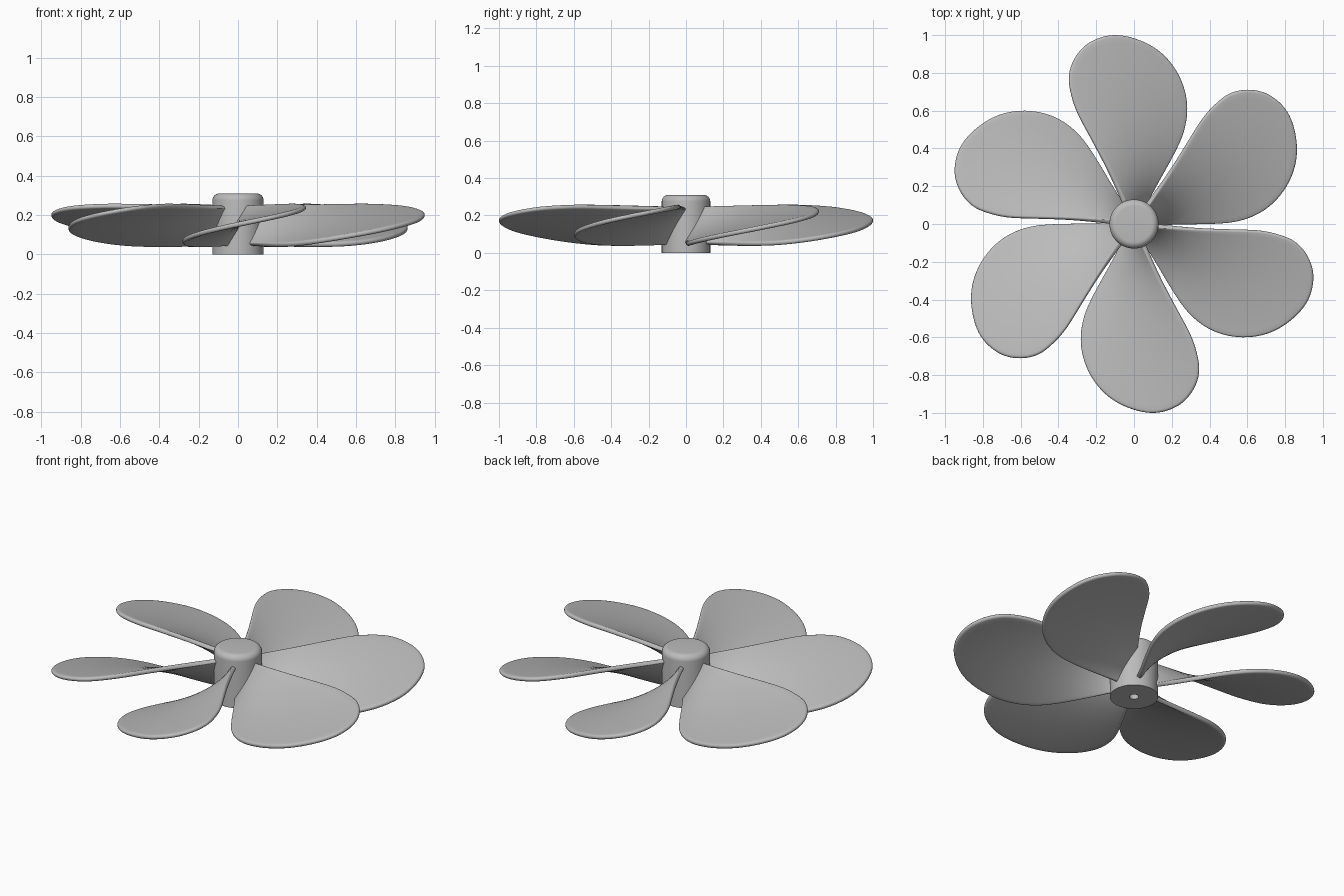
import bpy, bmesh, math
from mathutils import Vector

cube = bpy.data.objects.get("Cube")
if cube:
    bpy.data.objects.remove(cube, do_unlink=True)

# Single grey material
GREY = (0.5, 0.5, 0.5, 1.0)
grey = bpy.data.materials.new("light_grey")
grey.use_nodes = True
grey.diffuse_color = GREY
bsdf = grey.node_tree.nodes["Principled BSDF"]
bsdf.inputs["Base Color"].default_value = GREY
bsdf.inputs["Roughness"].default_value = 0.5


def finish(name, bm):
    """Turn a bmesh into a smooth-shaded object."""
    bmesh.ops.recalc_face_normals(bm, faces=bm.faces)
    mesh = bpy.data.meshes.new(name)
    bm.to_mesh(mesh)
    bm.free()
    mesh.materials.append(grey)
    obj = bpy.data.objects.new(name, mesh)
    bpy.context.collection.objects.link(obj)
    bpy.ops.object.select_all(action="DESELECT")
    obj.select_set(True)
    bpy.context.view_layer.objects.active = obj
    bpy.ops.object.shade_smooth_by_angle(angle=math.radians(40))
    return obj


def spline(points, steps):
    """Catmull-Rom curve through the points."""
    pts = [points[0]] + points + [points[-1]]
    out = []
    for a, b, c, d in zip(pts, pts[1:], pts[2:], pts[3:]):
        for i in range(steps):
            t = i / steps
            out.append(0.5 * (2 * b + (c - a) * t + (2 * a - 5 * b + 4 * c - d) * t * t
                              + (3 * b - a - 3 * c + d) * t ** 3))
    return out + [points[-1]]


# Hub: turned profile with rounded top rim and a blind bore underneath
HUB_R, HUB_H, FILLET, BORE = 0.13, 0.31, 0.035, 0.025
profile = [(0, 0.2), (BORE, 0.2), (BORE, 0), (HUB_R, 0)]
for i in range(9):
    a = math.pi / 2 * i / 8
    profile.append((HUB_R - FILLET + FILLET * math.cos(a),
                    HUB_H - FILLET + FILLET * math.sin(a)))
profile.append((0, HUB_H))
bm = bmesh.new()
verts = [bm.verts.new((r, 0, z)) for r, z in profile]
edges = [bm.edges.new(pair) for pair in zip(verts, verts[1:])]
bmesh.ops.spin(bm, geom=verts + edges, cent=(0, 0, 0), axis=(0, 0, 1),
               angle=math.tau, steps=64)
bmesh.ops.remove_doubles(bm, verts=bm.verts, dist=1e-5)
finish("hub", bm)

# Blade outline as (degrees from blade axis, radius), high edge to low edge
OUTLINE = [(25.5, 0.08), (25.8, 0.3), (26.7, 0.5), (27.0, 0.66), (25.6, 0.78),
           (23.4, 0.865), (19.1, 0.94), (13.6, 0.99), (6.3, 1.006), (-1.8, 0.973),
           (-9.7, 0.911), (-17.4, 0.813), (-23.9, 0.693), (-28.0, 0.567),
           (-29.5, 0.45), (-29.7, 0.3), (-29, 0.08)]
outline = spline([Vector(p) for p in OUTLINE], 6)
root_start, root_end = outline[-1], outline[0]
outline += [root_start.lerp(root_end, i / 12) for i in range(1, 12)]

CENTRE = Vector((0, 0.62))
MID_Z, RISE, HALF = 0.152, 0.205, 0.0125


def on_blade(p, h):
    """Point on the helical blade, pushed h along its normal."""
    a = math.radians(p.x)
    out = Vector((math.cos(a), math.sin(a), 0))
    around = Vector((-out.y, out.x, 0))
    normal = (Vector((0, 0, 1)) - around * RISE / p.y).normalized()
    return out * p.y + Vector((0, 0, MID_Z + RISE * a)) + normal * h


# Blade: nested loops from the rim inward, thickness rounding off at the rim
ROUND = 0.035
shrinks = [ROUND * (1 - math.cos(math.pi / 2 * i / 4)) for i in range(5)]
shrinks += [ROUND + (0.95 - ROUND) * i / 14 for i in range(1, 15)]
bm = bmesh.new()


def ring(shrink, side):
    t = min(shrink / ROUND, 1)
    h = side * HALF * math.sqrt(1 - (1 - t) ** 2)
    return [bm.verts.new(on_blade(CENTRE.lerp(p, 1 - shrink), h)) for p in outline]


rim = ring(0, 1)
count = len(rim)
for side in (1, -1):
    outer = rim
    for shrink in shrinks[1:]:
        inner = ring(shrink, side)
        for i in range(count):
            j = (i + 1) % count
            bm.faces.new((outer[i], outer[j], inner[j], inner[i]))
        outer = inner
    middle = bm.verts.new(on_blade(CENTRE, side * HALF))
    for i in range(count):
        bm.faces.new((outer[i], outer[(i + 1) % count], middle))
first = finish("blade_1", bm)
first.rotation_euler.z = math.radians(90)

# Remaining blades share the same mesh
for i in range(1, 6):
    blade = bpy.data.objects.new(f"blade_{i + 1}", first.data)
    blade.rotation_euler.z = math.radians(90 + 60 * i)
    bpy.context.collection.objects.link(blade)
